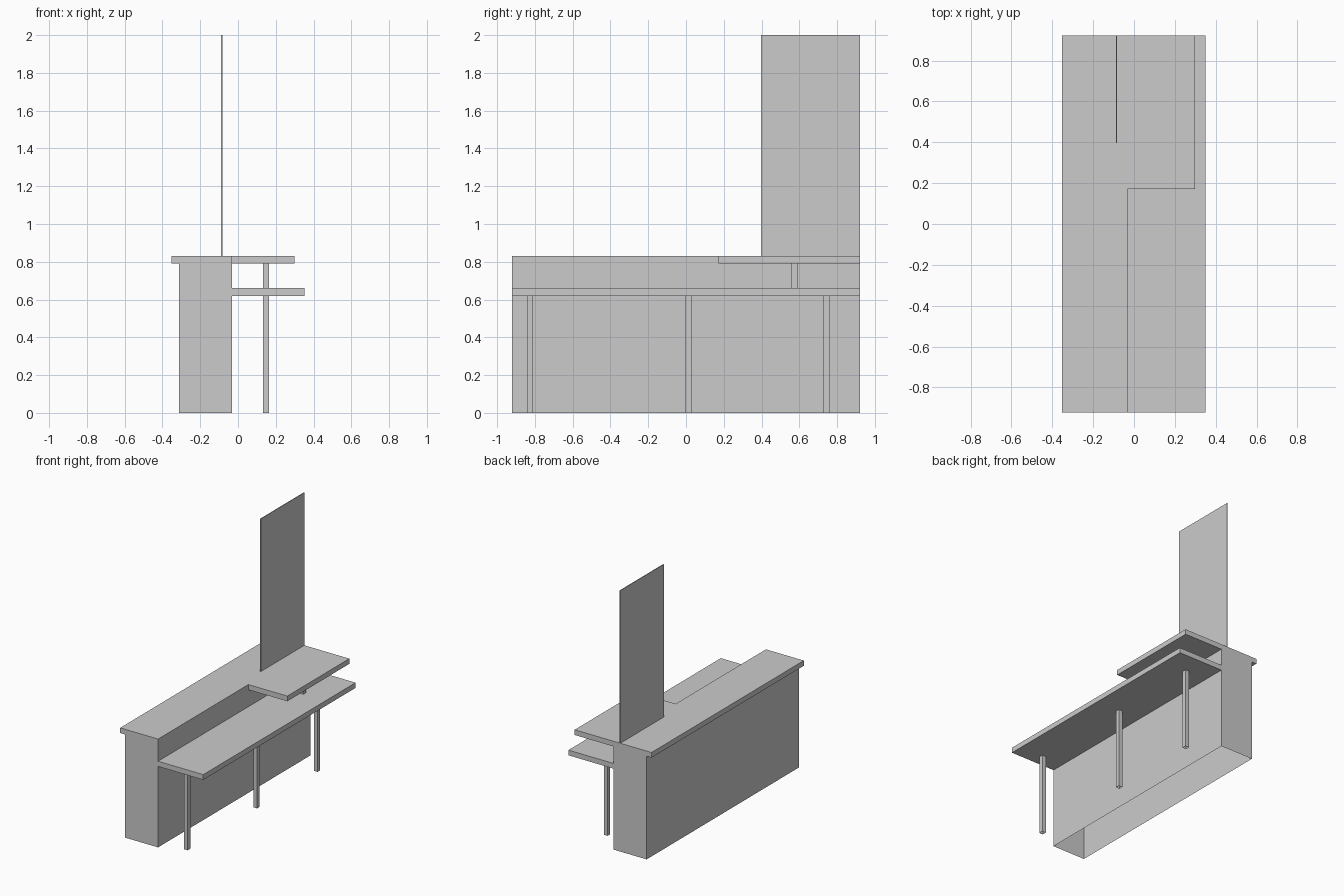
import bpy
import bmesh

if "Cube" in bpy.data.objects:
    bpy.data.objects.remove(bpy.data.objects["Cube"])

HALF = 0.922          # half length of the unit along y
WALL_X = -0.032       # plane where tops meet the cabinet
LEG_X, LEG_R = 0.148, 0.016


def finish(name, bm):
    bmesh.ops.recalc_face_normals(bm, faces=bm.faces[:])
    mesh = bpy.data.meshes.new(name)
    bm.to_mesh(mesh)
    bm.free()
    ob = bpy.data.objects.new(name, mesh)
    bpy.context.collection.objects.link(ob)
    return ob


def box(name, x, y, z, open_sides=()):
    """Box from ranges; open_sides lists (axis, value) planes left without a face."""
    bm = bmesh.new()
    bmesh.ops.create_cube(bm, size=1)
    for v in bm.verts:
        for i, (lo, hi) in enumerate((x, y, z)):
            v.co[i] = lo if v.co[i] < 0 else hi
    bmesh.ops.recalc_face_normals(bm, faces=bm.faces[:])
    gone = [f for f in bm.faces
            if any(all(abs(v.co[a] - val) < 1e-5 for v in f.verts)
                   for a, val in open_sides)]
    bmesh.ops.delete(bm, geom=gone, context='FACES')
    return finish(name, bm)


# Cabinet shell with overhanging top lip, open underneath
profile = [(-0.312, 0), (-0.312, 0.79), (-0.353, 0.79), (-0.353, 0.83),
           (WALL_X, 0.83), (WALL_X, 0)]
bm = bmesh.new()
face = bm.faces.new([bm.verts.new((x, -HALF, z)) for x, z in profile])
ext = bmesh.ops.extrude_face_region(bm, geom=[face], use_keep_orig=True)
moved = [g for g in ext["geom"] if isinstance(g, bmesh.types.BMVert)]
bmesh.ops.translate(bm, verts=moved, vec=(0, 2 * HALF, 0))
bmesh.ops.recalc_face_normals(bm, faces=bm.faces[:])
bottom = [f for f in bm.faces if all(v.co.z < 1e-5 for v in f.verts)]
bmesh.ops.delete(bm, geom=bottom, context='FACES')
finish("cabinet", bm)

# Upper counter wing and lower desk top, both joined to the cabinet wall
joint = [(0, WALL_X)]
box("counter_wing", (WALL_X, 0.298), (0.171, HALF), (0.79, 0.83), joint)
box("desk_top", (WALL_X, 0.351), (-HALF, HALF), (0.62, 0.66), joint)


# Desk legs and the short post under the counter wing
def post(name, y, z0, z1):
    box(name, (LEG_X - LEG_R, LEG_X + LEG_R), (y - LEG_R, y + LEG_R),
        (z0, z1), [(2, z0), (2, z1)])


for label, y in (("front", -0.827), ("middle", 0.013), ("back", 0.745)):
    post(label + "_leg", y, 0, 0.62)
post("wing_post", 0.573, 0.66, 0.79)

# Thin upright screen
box("screen_panel", (-0.089, -0.083), (0.396, HALF), (0.83, 2.0), [(2, 0.83)])
